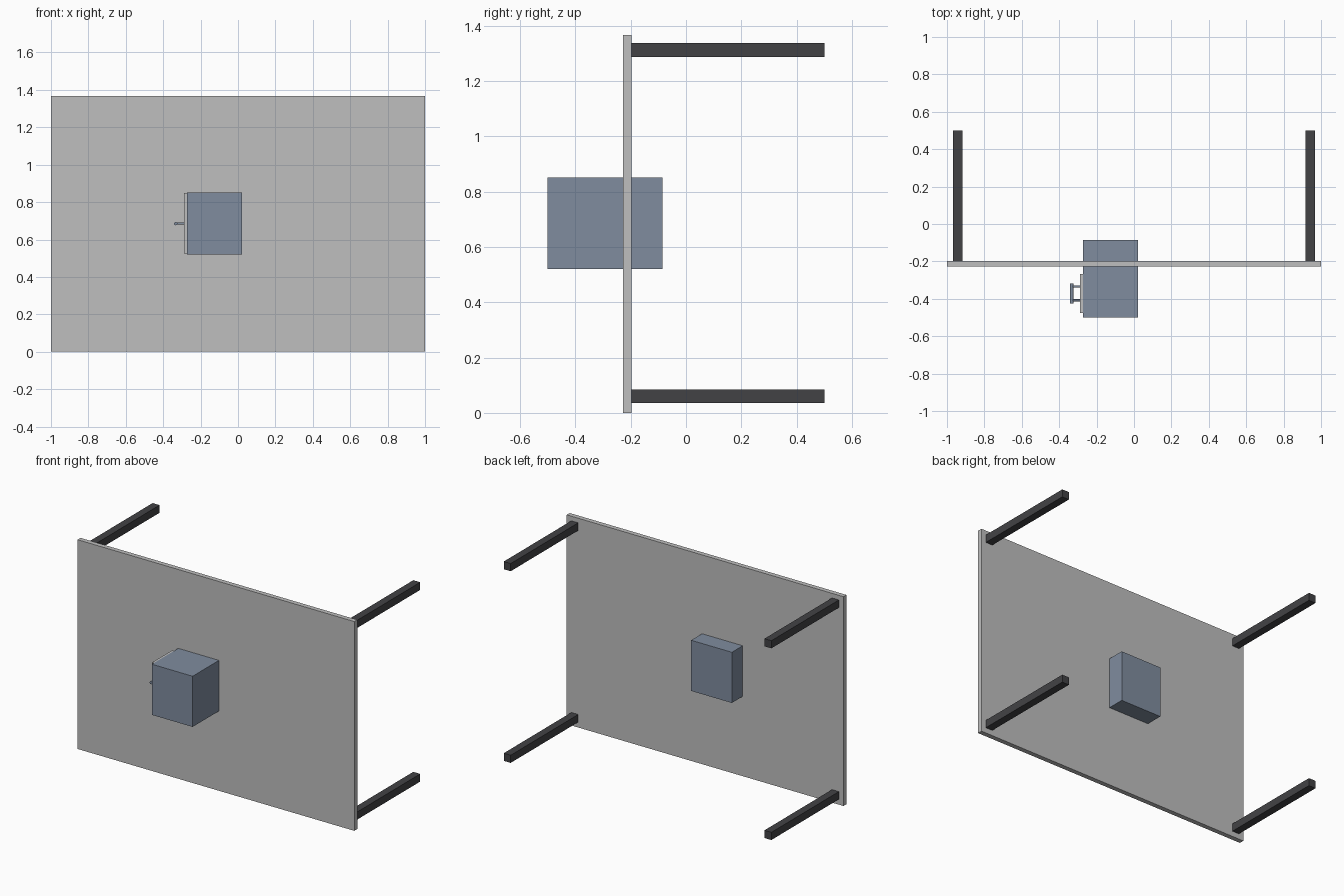
import bpy
from mathutils import Vector

if "Cube" in bpy.data.objects:
    bpy.data.objects.remove(bpy.data.objects["Cube"])


def material(name, color):
    mat = bpy.data.materials.new(name)
    mat.use_nodes = True
    mat.diffuse_color = (*color, 1)
    mat.node_tree.nodes["Principled BSDF"].inputs["Base Color"].default_value = (*color, 1)
    return mat


light_grey = material("light grey", (0.52, 0.52, 0.52))
slate_blue = material("slate blue", (0.215, 0.265, 0.345))
charcoal = material("charcoal", (0.055, 0.055, 0.06))


def box(name, low, high, mat):
    """Axis-aligned block between two corners."""
    low, high = Vector(low), Vector(high)
    bpy.ops.mesh.primitive_cube_add(size=1, location=(low + high) / 2)
    obj = bpy.context.object
    obj.name = name
    obj.scale = high - low
    bpy.ops.object.transform_apply(location=False, rotation=False)
    obj.data.materials.append(mat)
    return obj


def rod(name, start, end, radius, mat):
    """Round bar between two points."""
    start, end = Vector(start), Vector(end)
    axis = end - start
    bpy.ops.mesh.primitive_cylinder_add(
        vertices=16, radius=radius, depth=axis.length, location=(start + end) / 2,
        rotation=axis.to_track_quat("Z", "Y").to_euler())
    obj = bpy.context.object
    obj.name = name
    obj.data.materials.append(mat)
    bpy.ops.object.shade_smooth_by_angle()
    return obj


# Upright table top
box("table_top", (-1, -0.228, 0), (1, -0.197, 1.367), light_grey)

# Four square legs pointing backward
for side, x in (("right", -0.942), ("left", 0.942)):
    for level, z in (("lower", 0.06), ("upper", 1.312)):
        box(f"{level}_{side}_leg", (x - 0.025, -0.197, z - 0.025),
            (x + 0.025, 0.5, z + 0.025), charcoal)

# Cabinet body passing through the table top, with a door on its right side
box("cabinet", (-0.272, -0.5, 0.521), (0.022, -0.085, 0.852), slate_blue)
box("cabinet_door", (-0.288, -0.475, 0.524), (-0.272, -0.268, 0.85), light_grey)

# Door handle: two posts and a grip
for end, y in (("front", -0.408), ("rear", -0.334)):
    rod(f"{end}_handle_post", (-0.288, y, 0.685), (-0.333, y, 0.685), 0.006, slate_blue)
rod("handle_grip", (-0.333, -0.424, 0.685), (-0.333, -0.318, 0.685), 0.009, slate_blue)
